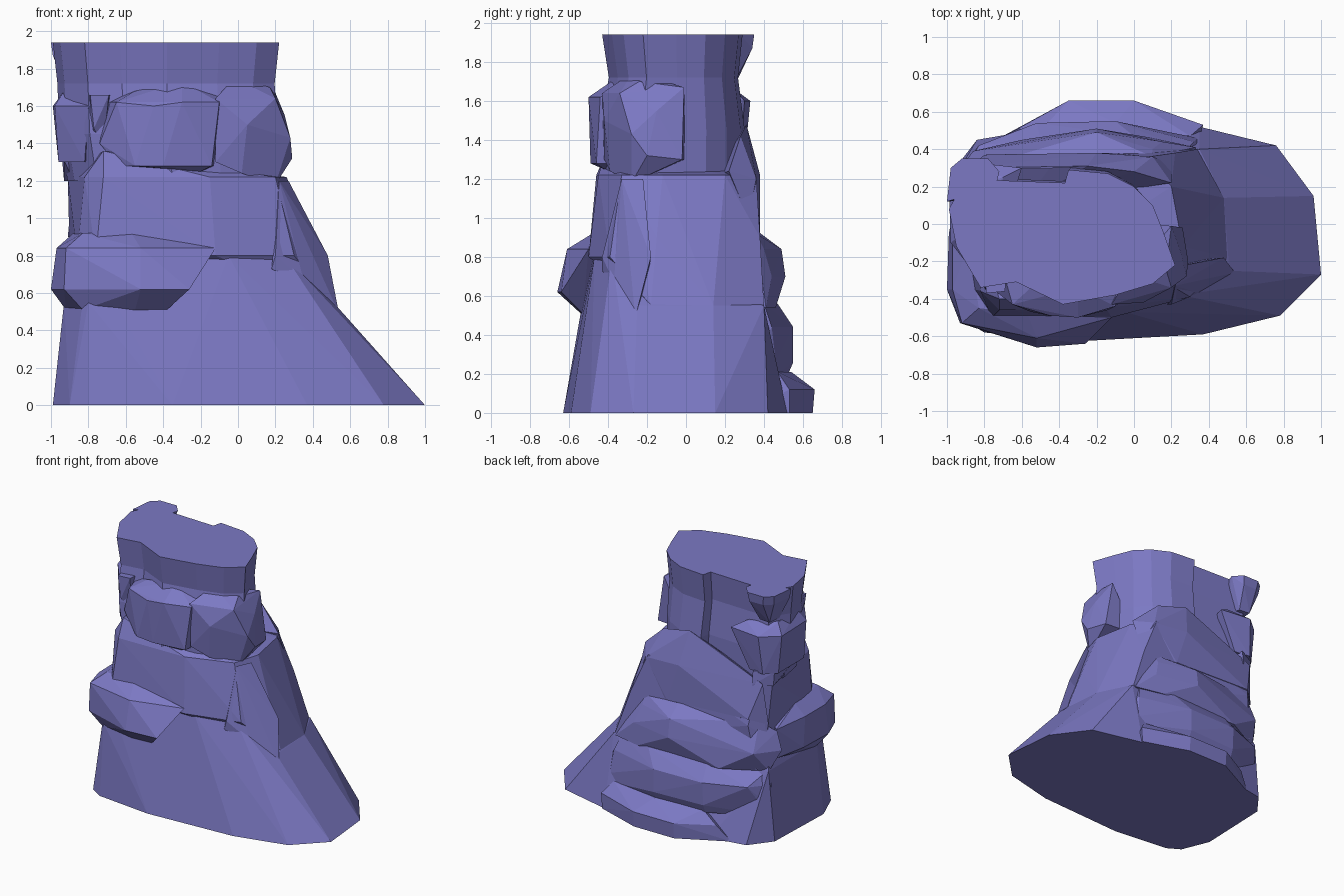
import bpy, bmesh

stone = bpy.data.materials.new("blue_stone")
stone.diffuse_color = (0.2, 0.19, 0.55, 1)


def finish(name, bm):
    bmesh.ops.recalc_face_normals(bm, faces=bm.faces[:])
    mesh = bpy.data.meshes.new(name)
    bm.to_mesh(mesh)
    bm.free()
    mesh.materials.append(stone)
    obj = bpy.data.objects.new(name, mesh)
    bpy.context.collection.objects.link(obj)
    return obj


def hull(name, *points):
    """Faceted rock: convex hull of a few corner points."""
    bm = bmesh.new()
    verts = [bm.verts.new(p) for p in points]
    res = bmesh.ops.convex_hull(bm, input=verts)
    junk = {v for v in res["geom_interior"] + res["geom_unused"]
            if isinstance(v, bmesh.types.BMVert)}
    bmesh.ops.delete(bm, geom=list(junk), context='VERTS')
    bmesh.ops.dissolve_limit(bm, angle_limit=0.02, verts=bm.verts[:], edges=bm.edges[:])
    return finish(name, bm)


def ring(z, *xy):
    return [(x, y, z) for x, y in xy]


def loft(name, outline, levels):
    """Column: one outline repeated at (z, scale x, scale y, shift x) levels."""
    bm = bmesh.new()
    cx = -0.38
    rows = [[bm.verts.new((cx + (x - cx) * sx + dx, y * sy, z)) for x, y in outline]
            for z, sx, sy, dx in levels]
    n = len(outline)
    for a, b in zip(rows, rows[1:]):
        for i in range(n):
            j = (i + 1) % n
            bm.faces.new((a[i], a[j], b[j], b[i]))
    bm.faces.new(rows[0][::-1])
    bm.faces.new(rows[-1])
    return finish(name, bm)


# Sloping skirt at the foot of the cliff
hull("lower_skirt",
     *ring(0, (1.0, -0.27), (0.96, 0.15), (0.76, 0.42), (0.35, 0.52), (-0.55, 0.5),
           (-0.84, 0.45), (-0.97, 0.28), (-0.99, -0.3), (-0.9, -0.52), (-0.8, -0.58),
           (-0.35, -0.63), (0.37, -0.59), (0.78, -0.49)),
     *ring(0.55, (0.51, -0.25), (0.48, 0.14), (0.35, 0.4), (-0.93, 0.3), (-0.93, -0.3),
           (-0.8, -0.53)),
     *ring(0.8, (0.25, -0.38), (-0.05, -0.47), (-0.8, -0.49), (-0.86, 0.2)))

# Middle of the cliff
hull("middle_block",
     *ring(0.55, (0.5, -0.18), (0.48, 0.14), (0.34, 0.4), (-0.85, 0.33)),
     *ring(0.8, (0.3, -0.39), (-0.12, -0.5), (-0.76, -0.5), (-0.86, -0.35), (-0.9, 0.28)),
     *ring(0.9, (0.38, -0.15), (0.34, 0.15), (0.22, 0.38), (-0.8, 0.37)),
     *ring(1.22, (0.26, -0.12), (0.2, 0.2), (0.08, 0.36), (-0.85, 0.3), (-0.91, 0.22),
           (-0.82, -0.36), (-0.72, -0.46), (-0.15, -0.45), (0.2, -0.33)),
     (-0.72, -0.4, 1.36), (-0.2, -0.38, 1.27))

# Pointed slab on the right front corner
hull("corner_slab",
     (0.18, -0.43, 0.73), (0.35, -0.37, 0.67), (0.54, -0.26, 0.49), (0.48, -0.18, 0.8),
     (0.4, -0.19, 0.9), (0.27, -0.22, 1.2), (0.22, -0.33, 1.2),
     (0.2, -0.2, 0.65), (0.2, -0.43, 0.8))

# Upper column with a flat, irregular top
loft("upper_column",
     [(-0.9, 0.24), (-0.37, 0.22), (-0.35, 0.29), (-0.14, 0.27), (0.0, 0.2), (0.1, 0.1),
      (0.16, -0.05), (0.22, -0.22), (0.1, -0.32), (-0.1, -0.38), (-0.38, -0.43),
      (-0.63, -0.31), (-0.82, -0.34), (-0.95, -0.12), (-0.99, 0.08)],
     [(1.2, 0.92, 1.03, 0.03), (1.45, 0.96, 1.04, 0.01), (1.72, 0.96, 0.92, 0.0),
      (1.94, 1, 1, 0)])

# Overhanging knob at the back left of the top
hull("top_knob",
     *ring(1.94, (-1.0, 0.12), (-0.98, 0.3), (-0.92, 0.35), (-0.78, 0.35), (-0.72, 0.28),
           (-0.74, 0.2)),
     *ring(1.87, (-0.99, 0.12), (-0.97, 0.29), (-0.91, 0.34), (-0.79, 0.34), (-0.74, 0.2)),
     *ring(1.7, (-0.92, 0.15), (-0.91, 0.26), (-0.82, 0.25), (-0.8, 0.15)))

# Boulders round the column
hull("front_boulder",
     *ring(1.28, (-0.64, -0.4), (-0.55, -0.47), (-0.14, -0.46), (-0.4, -0.49), (-0.1, -0.2)),
     (-0.2, -0.42, 1.25), (-0.74, -0.36, 1.4), (-0.72, -0.2, 1.4),
     *ring(1.62, (-0.3, -0.5), (-0.1, -0.44), (-0.65, -0.43), (-0.7, -0.25)),
     (-0.45, -0.49, 1.6), (-0.55, -0.34, 1.68), (-0.3, -0.34, 1.73), (-0.1, -0.3, 1.67))
hull("front_right_boulder",
     (0.2, -0.28, 1.18), (0.02, -0.39, 1.24), (-0.12, -0.42, 1.3), (0.26, -0.02, 1.3),
     (0.29, -0.2, 1.32), (0.28, -0.28, 1.43), (-0.12, -0.43, 1.64), (0.2, -0.34, 1.64),
     (0.25, -0.15, 1.55), (0.2, -0.01, 1.67), (-0.02, -0.27, 1.75), (0.17, -0.24, 1.7),
     (0.0, 0.0, 1.3), (0.05, -0.42, 1.5))
hull("small_front_boulder",
     *ring(1.66, (-0.79, -0.37), (-0.69, -0.36), (-0.68, -0.25), (-0.8, -0.25)),
     (-0.77, -0.36, 1.48), (-0.72, -0.3, 1.38), (-0.79, -0.28, 1.4))
hull("left_boulder",
     *ring(1.3, (-0.96, 0.22), (-0.96, -0.1), (-0.82, -0.3), (-0.88, 0.3), (-0.75, 0.28)),
     *ring(1.6, (-0.99, 0.22), (-0.98, -0.1), (-0.8, -0.33), (-0.86, 0.33), (-0.6, 0.3)),
     (-0.93, 0.18, 1.68), (-0.93, -0.06, 1.68), (-0.78, -0.28, 1.62), (-0.7, 0.25, 1.66))
hull("left_chip",
     *ring(1.31, (-0.94, 0.24), (-0.93, -0.05), (-0.8, 0.31), (-0.75, 0.0)),
     *ring(1.2, (-0.93, 0.24), (-0.88, 0.0), (-0.8, 0.32), (-0.75, 0.0)))
hull("back_boulder",
     (-0.25, 0.31, 1.48), (0.0, 0.28, 1.42), (-0.45, 0.3, 1.4), (-0.88, 0.3, 1.22),
     (-0.2, 0.38, 1.22), (0.1, 0.36, 1.2), (0.2, 0.22, 1.24), (-0.1, 0.38, 0.92),
     (0.2, 0.32, 1.0), (-0.8, 0.37, 0.95), (-0.91, 0.27, 0.9), (-0.6, 0.1, 1.2))

# Big ledge at the front left
hull("front_ledge",
     *ring(0.62, (-0.99, -0.05), (-1.0, -0.35), (-0.93, -0.53), (-0.52, -0.66),
           (-0.26, -0.64), (-0.94, 0.2)),
     *ring(0.84, (-0.97, -0.1), (-0.97, -0.35), (-0.92, -0.53), (-0.52, -0.61),
           (-0.12, -0.5), (-0.93, 0.2)),
     *ring(0.92, (-0.83, -0.45), (-0.57, -0.48), (-0.88, -0.1)),
     *ring(0.51, (-0.83, -0.5), (-0.55, -0.54), (-0.38, -0.53), (-0.92, -0.3)))

# Stacked ledges down the back
hull("back_ledge_upper",
     *ring(0.54, (-0.92, 0.28), (-0.6, 0.45), (0.1, 0.46), (0.33, 0.41), (0.3, 0.1)),
     *ring(0.7, (-0.99, 0.22), (-0.86, 0.39), (-0.2, 0.51), (0.15, 0.44)),
     *ring(0.84, (-0.95, 0.22), (-0.64, 0.38), (-0.2, 0.49), (0.1, 0.4)),
     (-0.85, 0.3, 0.92), (-0.2, 0.37, 0.93), (0.1, 0.36, 0.92))
hull("back_ledge_middle",
     *ring(0.19, (-0.93, 0.28), (-0.52, 0.5), (-0.1, 0.52), (0.34, 0.46), (0.5, 0.3)),
     *ring(0.26, (-0.94, 0.28), (-0.52, 0.53), (-0.1, 0.55), (0.34, 0.46)),
     *ring(0.44, (-0.94, 0.28), (-0.83, 0.42), (-0.52, 0.54), (-0.1, 0.55), (0.32, 0.44)),
     *ring(0.56, (-0.92, 0.25), (-0.5, 0.45), (0.0, 0.47), (0.28, 0.4)))
hull("back_ledge_bottom",
     *ring(0, (-0.72, 0.46), (-0.35, 0.65), (0.0, 0.65), (0.36, 0.53), (0.3, 0.3), (-0.6, 0.3)),
     *ring(0.12, (-0.62, 0.51), (-0.35, 0.66), (0.0, 0.66), (0.37, 0.53)),
     *ring(0.21, (-0.5, 0.5), (-0.1, 0.54), (0.3, 0.47)))
